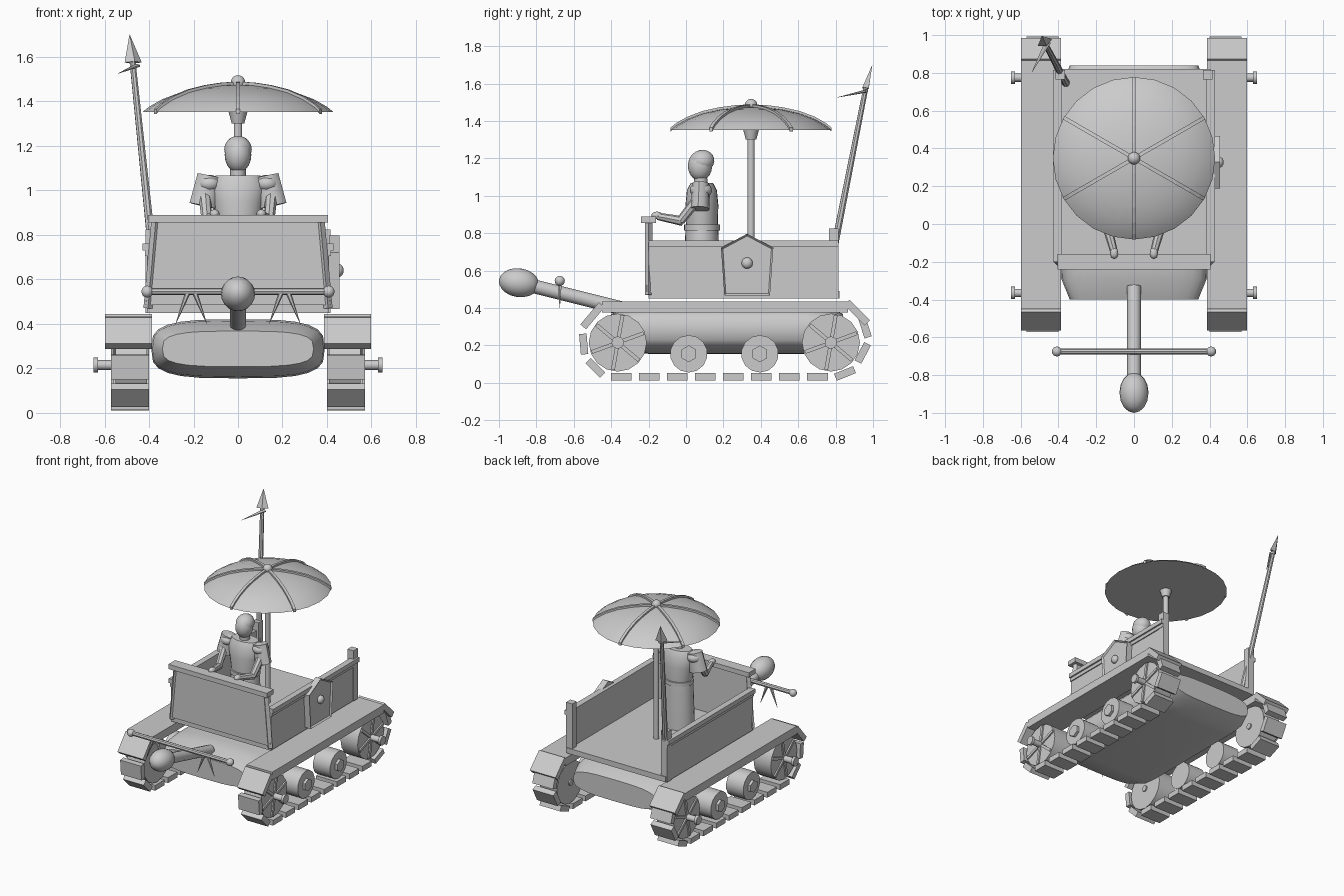
import bpy, bmesh, math
from mathutils import Vector, Matrix

if "Cube" in bpy.data.objects:
    bpy.data.objects.remove(bpy.data.objects["Cube"])

grey = bpy.data.materials.new("plain_grey")
grey.use_nodes = True
grey.diffuse_color = (0.6, 0.6, 0.6, 1)
grey.node_tree.nodes["Principled BSDF"].inputs["Base Color"].default_value = (0.6, 0.6, 0.6, 1)


def finish(name, bm, smooth=None):
    bmesh.ops.recalc_face_normals(bm, faces=bm.faces)
    me = bpy.data.meshes.new(name)
    bm.to_mesh(me)
    bm.free()
    me.materials.append(grey)
    ob = bpy.data.objects.new(name, me)
    bpy.context.collection.objects.link(ob)
    if smooth:
        bpy.ops.object.select_all(action='DESELECT')
        ob.select_set(True)
        bpy.context.view_layer.objects.active = ob
        bpy.ops.object.shade_smooth_by_angle(angle=math.radians(smooth))
    return ob


def box(name, lo, hi, tilt=0, axis='X'):
    lo, hi = Vector(lo), Vector(hi)
    bm = bmesh.new()
    m = Matrix.Translation((lo + hi) / 2) @ Matrix.Rotation(math.radians(tilt), 4, axis)
    bmesh.ops.create_cube(bm, size=1, matrix=m @ Matrix.Diagonal((*(hi - lo), 1)))
    return finish(name, bm)


def rod(name, a, b, r1, r2=None, sides=12, smooth=40, flat=1):
    """Cylinder or cone from a to b."""
    a, b = Vector(a), Vector(b)
    bm = bmesh.new()
    m = Matrix.Translation((a + b) / 2) @ (b - a).to_track_quat('Z', 'Y').to_matrix().to_4x4()
    bmesh.ops.create_cone(bm, cap_ends=True, segments=sides, radius1=r1,
                          radius2=r1 if r2 is None else r2, depth=(b - a).length,
                          matrix=m @ Matrix.Diagonal((1, flat, 1, 1)))
    return finish(name, bm, smooth)


def ball(name, c, size, tilt=0, segs=16):
    bm = bmesh.new()
    m = Matrix.Translation(c) @ Matrix.Rotation(math.radians(tilt), 4, 'X')
    bmesh.ops.create_uvsphere(bm, u_segments=segs, v_segments=10, radius=1,
                              matrix=m @ Matrix.Diagonal((*size, 1)))
    return finish(name, bm, 60)


def loft(name, rings, smooth=40):
    """Skin a list of closed rings and cap both ends."""
    bm = bmesh.new()
    vs = [[bm.verts.new(p) for p in ring] for ring in rings]
    n = len(rings[0])
    for r, s in zip(vs, vs[1:]):
        for i in range(n):
            bm.faces.new((r[i], r[(i + 1) % n], s[(i + 1) % n], s[i]))
    bm.faces.new(vs[0])
    bm.faces.new(vs[-1])
    return finish(name, bm, smooth)


def oval(rx, ry, power=1, n=24):
    def p(v):
        return math.copysign(abs(v) ** power, v)
    return [(rx * p(math.cos(math.tau * i / n)), ry * p(math.sin(math.tau * i / n)))
            for i in range(n)]


# Rounded hull
hull = [(-0.4, 0.34, 0.08), (-0.29, 0.385, 0.125), (-0.2, 0.39, 0.133),
        (0.64, 0.39, 0.133), (0.73, 0.385, 0.125), (0.84, 0.34, 0.08)]
loft("hull", [[(x, y, 0.288 + z) for x, z in oval(rx, rz, 0.6)] for y, rx, rz in hull])

# Running gear, both sides
for s, side in ((1, "left"), (-1, "right")):
    def span(x1, x2):
        return min(s * x1, s * x2), max(s * x1, s * x2)

    x1, x2 = span(0.386, 0.597)
    box(side + "_fender", (x1, -0.45, 0.375), (x2, 0.865, 0.435))
    for end, y, z, tilt in (("front", -0.5, 0.358, 50), ("back", 0.915, 0.375, -45)):
        box(f"{side}_{end}_flap", (x1, y - 0.077, z - 0.02), (x2, y + 0.077, z + 0.02), tilt)

    # Spoked end wheels with axles
    for end, y in (("front", -0.365), ("back", 0.775)):
        rod(f"{side}_{end}_wheel", (s * 0.41, y, 0.215), (s * 0.55, y, 0.215), 0.155, sides=16)
        rod(f"{side}_{end}_axle", (s * 0.4, y, 0.215), (s * 0.64, y, 0.215), 0.022)
        rod(f"{side}_{end}_axle_cap", (s * 0.63, y, 0.215), (s * 0.65, y, 0.215), 0.033)
        for k in range(3):
            a, b = span(0.54, 0.56)
            box(f"{side}_{end}_spoke_{k}", (a, y - 0.148, 0.205), (b, y + 0.148, 0.225), 60 * k + 20)
    # Small road wheels
    for k, y in enumerate((0.015, 0.395)):
        rod(f"{side}_road_wheel_{k}", (s * 0.41, y, 0.155), (s * 0.55, y, 0.155), 0.1, sides=14)
        rod(f"{side}_road_hub_{k}", (s * 0.54, y, 0.155), (s * 0.57, y, 0.155), 0.045, sides=6, smooth=None)

    # Track links
    links = [(-0.347 + 0.15 * k, 0.032, 0) for k in range(8)]
    links += [(-0.485, 0.08, -45), (-0.547, 0.207, -85), (0.85, 0.05, 22),
              (0.945, 0.16, 62), (0.957, 0.295, 108)]
    a, b = span(0.4, 0.57)
    for k, (y, z, tilt) in enumerate(links):
        box(f"{side}_track_link_{k}", (a, y - 0.055, z - 0.02), (b, y + 0.055, z + 0.02), tilt)

    # Car side wall, rails and rear post
    a, b = span(0.385, 0.41)
    box(side + "_wall", (a, -0.2, 0.45), (b, 0.805, 0.71))
    a, b = span(0.385, 0.43)
    box(side + "_rail", (a, -0.2, 0.73), (b, 0.815, 0.762))
    a, b = span(0.385, 0.418)
    box(side + "_lower_rail", (a, -0.2, 0.705), (b, 0.815, 0.732))
    a, b = span(0.365, 0.415)
    box(side + "_rear_post", (a, 0.765, 0.45), (b, 0.815, 0.825))
    # Slanted front post
    rod(side + "_front_post", (s * 0.405, -0.2, 0.47), (s * 0.37, -0.2, 0.86), 0.02, sides=4, smooth=None)

# Car floor and tapered front board
box("floor", (-0.405, -0.2, 0.45), (0.405, 0.82, 0.49))
loft("front_board", [[(-0.415, y, 0.485), (0.415, y, 0.485), (0.37, y, 0.86), (-0.37, y, 0.86)]
                     for y in (-0.21, -0.185)], None)
box("front_top_rail", (-0.405, -0.24, 0.855), (0.405, -0.16, 0.89))

# Ram pole with club head and cross bar
rod("ram_pole", (0, -0.33, 0.395), (0, -0.83, 0.52), 0.037)
ball("ram_head", (0, -0.893, 0.535), (0.077, 0.108, 0.077), -8)
rod("cross_bar", (-0.405, -0.675, 0.545), (0.405, -0.675, 0.545), 0.016, sides=8)
for s in (-1, 1):
    ball("cross_bar_knob", (s * 0.408, -0.675, 0.545), (0.027,) * 3, segs=10)
    for dx in (-0.07, 0.07):
        rod("hanging_spike", (s * 0.21 + dx * 0.2, -0.675, 0.545), (s * 0.21 + dx, -0.675, 0.4),
            0.013, 0.001, 6, None)

# Standing driver
body = [(0.49, 0.115, 0.095), (0.77, 0.105, 0.09), (0.815, 0.1, 0.088), (0.815, 0.108, 0.096),
        (0.845, 0.108, 0.096), (0.845, 0.098, 0.085), (0.95, 0.115, 0.088),
        (1.03, 0.125, 0.08), (1.068, 0.1, 0.06)]
loft("driver_robe", [[(x, 0.085 + y, z) for x, y in oval(rx, ry)] for z, rx, ry in body])
rod("driver_neck", (0, 0.08, 1.05), (0, 0.078, 1.11), 0.035)
ball("driver_head", (0, 0.075, 1.16), (0.06, 0.065, 0.08))
ball("driver_hair", (0, 0.085, 1.185), (0.062, 0.067, 0.06), 15)
for s in (-1, 1):
    rod("driver_sleeve", (s * 0.155, 0.075, 0.93), (s * 0.125, 0.08, 1.065), 0.05, 0.045, 10, flat=1.3)
    ball("driver_shoulder", (s * 0.13, 0.08, 1.03), (0.055, 0.06, 0.04))
    rod("driver_upper_arm", (s * 0.15, 0.06, 0.98), (s * 0.14, -0.03, 0.865), 0.028, 0.024, 8)
    rod("driver_forearm", (s * 0.14, -0.02, 0.865), (s * 0.105, -0.15, 0.89), 0.026, 0.02, 8)
    ball("driver_hand", (s * 0.105, -0.155, 0.895), (0.022, 0.03, 0.02), segs=8)

# Parasol
cy = 0.348
rod("parasol_pole", (0, cy, 0.48), (0, cy, 1.35), 0.019)
rod("parasol_collar", (0, cy, 1.3), (0, cy, 1.352), 0.028, 0.042)
dome = [(0.43, 1.352), (0.4, 1.376), (0.34, 1.41), (0.26, 1.44), (0.17, 1.46), (0.08, 1.472), (0.01, 1.475)]
loft("parasol_canopy", [[(x, cy + y, z) for x, y in oval(r, r)] for r, z in dome])
ball("parasol_knob", (0, cy, 1.485), (0.033,) * 3)
for k in range(6):
    c, s = math.cos(math.tau * k / 6 + math.pi / 6), math.sin(math.tau * k / 6 + math.pi / 6)
    loft(f"parasol_rib_{k}", [[(c * r - s * w, cy + s * r + c * w, z + h) for w, h in
                               ((-0.01, -0.008), (0.01, -0.008), (0.01, 0.013), (-0.01, 0.013))]
                              for r, z in dome], None)

# Leaning spear with barb
rod("spear_shaft", (-0.36, 0.745, 0.48), (-0.474, 0.962, 1.58), 0.021, 0.014, 8)
rod("spear_head", (-0.471, 0.96, 1.575), (-0.487, 0.996, 1.7), 0.042, 0.001, 4, None, 0.45)
rod("spear_barb", (-0.455, 0.965, 1.56), (-0.54, 0.805, 1.525), 0.018, 0.001, 6, None, 0.5)

# Shield on the left wall, with a raised rim
outline = [(0, 0.797), (0.14, 0.722), (0.122, 0.468), (-0.122, 0.468), (-0.14, 0.722)]
bm = bmesh.new()
back, front = [[bm.verts.new((x, 0.327 + y, z)) for y, z in outline] for x in (0.41, 0.456)]
for i in range(5):
    j = (i + 1) % 5
    bm.faces.new((back[i], back[j], front[j], front[i]))
bm.faces.new(back)
face = bm.faces.new(front)
bmesh.ops.recalc_face_normals(bm, faces=bm.faces)
bmesh.ops.inset_region(bm, faces=[face], thickness=0.012)
bmesh.ops.translate(bm, verts=face.verts, vec=(-0.012, 0, 0))
finish("shield", bm)
ball("shield_boss", (0.45, 0.327, 0.64), (0.025, 0.03, 0.03))
